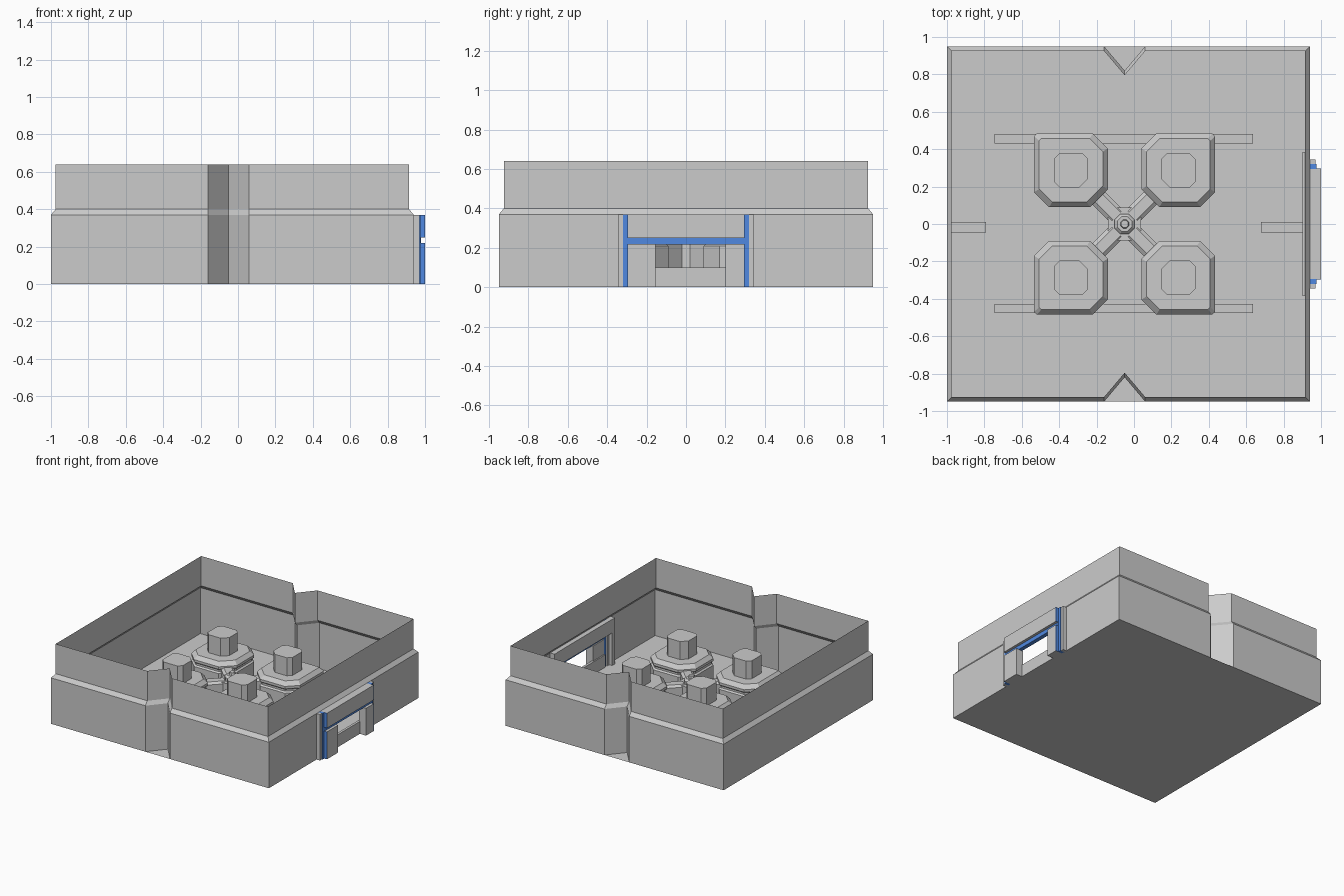
import bpy, bmesh, math
from mathutils import Vector

if "Cube" in bpy.data.objects:
    bpy.data.objects.remove(bpy.data.objects["Cube"])

blue = bpy.data.materials.new("blue_trim")
blue.diffuse_color = (0.08, 0.25, 0.75, 1)
blue.use_nodes = True
blue.node_tree.nodes["Principled BSDF"].inputs["Base Color"].default_value = blue.diffuse_color


def finish(name, bm, mat=None):
    bmesh.ops.recalc_face_normals(bm, faces=bm.faces)
    me = bpy.data.meshes.new(name)
    bm.to_mesh(me)
    bm.free()
    ob = bpy.data.objects.new(name, me)
    bpy.context.collection.objects.link(ob)
    if mat:
        me.materials.append(mat)
    return ob


def box(name, x0, x1, y0, y1, z0, z1, mat=None):
    return stack(name, [([(x0, y0), (x1, y0), (x1, y1), (x0, y1)], z0),
                        ([(x0, y0), (x1, y0), (x1, y1), (x0, y1)], z1)], mat=mat)


def stack(name, levels, caps=True, skip=(), mat=None):
    """Loft a list of (outline, z) levels; skip holds (level, edge) holes."""
    bm = bmesh.new()
    rings = [[bm.verts.new((x, y, z)) for x, y in pts] for pts, z in levels]
    n = len(rings[0])
    for l in range(len(rings) - 1):
        for i in range(n):
            if (l, i) not in skip:
                j = (i + 1) % n
                bm.faces.new((rings[l][i], rings[l][j], rings[l + 1][j], rings[l + 1][i]))
    if caps:
        bm.faces.new(rings[0][::-1])
        bm.faces.new(rings[-1])
    return finish(name, bm, mat)


# Perimeter wall: thin shell with a sloped step, V notches and a doorway
outer = [(-1, -.95), (-.16, -.95), (-.05, -.82), (.06, -.95), (.94, -.95), (.94, -.345),
         (.94, .345), (.94, .95), (.06, .95), (-.05, .82), (-.16, .95), (-1, .95)]
inner = [(x - math.copysign(.025, x) if abs(x) > .9 else x, y - math.copysign(.025, y)
          if abs(y) > .5 else y) for x, y in outer]
stack("perimeter_wall", [(outer, 0), (outer, .37), (inner, .40), (inner, .64)],
      caps=False, skip={(0, 5)})

# Floor sheet
bm = bmesh.new()
bm.faces.new([bm.verts.new(p) for p in
              ((-1, -.95, 0), (.94, -.95, 0), (.94, .95, 0), (-1, .95, 0))])
finish("floor", bm)

# Doorway
box("door_header", .935, 1.0, -.295, .295, .25, .37)
box("door_post_front", .935, 1.0, -.295, -.155, 0, .22)
box("door_post_back", .935, 1.0, .20, .295, 0, .22)
box("door_sill", .925, .945, -.295, .295, 0, .10)
box("door_beam", .945, .978, -.297, .297, .218, .252, blue)
box("inner_header", .902, .94, -.345, .345, .26, .37)
for s, side in ((-1, "front"), (1, "back")):
    def ybox(name, x0, x1, a, b, z0, z1, mat=None):
        box(name + "_" + side, x0, x1, min(s * a, s * b), max(s * a, s * b), z0, z1, mat)
    ybox("door_jamb", .925, .97, .32, .345, 0, .37)
    ybox("blue_strip", .935, .976, .295, .32, 0, .37, blue)
    ybox("blue_edge_low", .976, 1.0, .295, .298, 0, .22, blue)
    ybox("blue_edge_high", .976, 1.0, .295, .298, .25, .37, blue)
    ybox("inner_post", .90, .94, .345, .385, 0, .37)


# Four pods, mirrored around the hub
CX, OFF = -.05, .287


def pod_outline(h, ci, cs, co):
    """Square with chamfers: inner corner ci, side corners cs, outer corner co."""
    return [(-h + ci, -h), (h - cs, -h), (h, -h + cs), (h, h - co),
            (h - co, h), (-h + cs, h), (-h, h - cs), (-h, -h + ci)]


def place(pts, sx, sy):
    return [(CX + sx * (OFF + x), sy * (OFF + y)) for x, y in pts]


for sx in (-1, 1):
    for sy in (-1, 1):
        full = place(pod_outline(.197, .095, .08, .015), sx, sy)
        mid = place(pod_outline(.185, .09, .075, .014), sx, sy)
        top = place(pod_outline(.170, .085, .07, .012), sx, sy)
        stack("pod", [(full, 0), (full, .21), (mid, .22), (mid, .235), (full, .245),
                      (full, .265), (top, .295)])
        cap = place(pod_outline(.091, .045, .03, .03), sx, sy)
        stack("pod_cap", [(cap, .29), (cap, .44)])

        # Diagonal arm from the hub to this pod
        w = .048
        d, n = Vector((sx, sy)).normalized(), Vector((-sy, sx)).normalized()
        c = Vector((CX, 0))
        def arm(k):
            return [tuple(c + d * a + n * b) for a, b in
                    ((.06, -k), (.24, -k), (.24, k), (.06, k))]
        stack("hub_arm", [(arm(w), 0), (arm(w), .24), (arm(w - .02), .255)])


# Central hub
def octagon(r):
    return [(CX + r * math.cos(math.pi * (i + .5) / 4), r * math.sin(math.pi * (i + .5) / 4))
            for i in range(8)]


stack("hub", [(octagon(.095), 0), (octagon(.095), .25)])
stack("hub_post", [(octagon(.058), .25), (octagon(.058), .275), (octagon(.042), .29),
                   (octagon(.025), .29), (octagon(.02), .31)])

# Low floor bars
for y in (-.452, .455):
    box("floor_bar", -.745, .635, y - .025, y + .025, 0, .02)
box("floor_bar_left", -1.0, -.79, -.045, .01, 0, .02)
box("floor_bar_right", .68, .90, -.045, .01, 0, .02)
